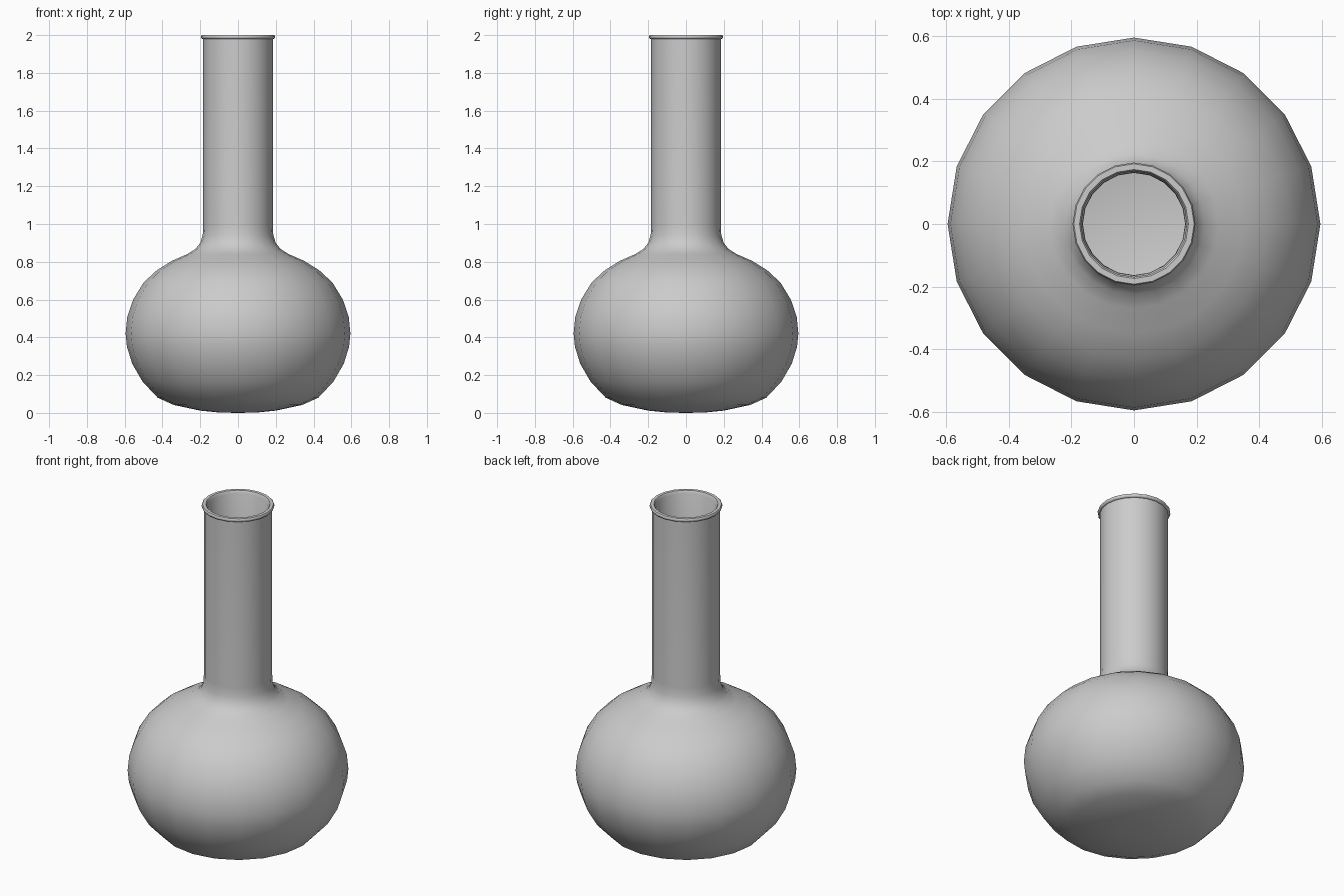
import bpy, bmesh, math

if "Cube" in bpy.data.objects:
    bpy.data.objects.remove(bpy.data.objects["Cube"])

SIDES = 20

# Outer wall, from base centre up to the underside of the lip (radius, height)
outer = [(0, 0), (0.10, 0.002), (0.20, 0.012), (0.34, 0.042), (0.425, 0.08), (0.505, 0.165),
         (0.56, 0.26), (0.588, 0.35), (0.595, 0.42), (0.586, 0.51), (0.555, 0.60),
         (0.50, 0.69), (0.43, 0.755), (0.35, 0.805), (0.27, 0.84), (0.225, 0.868),
         (0.20, 0.90), (0.187, 0.94), (0.184, 0.99), (0.184, 1.98)]
# Rounded lip around the mouth
lip = [(0.192, 1.981), (0.196, 1.987), (0.196, 1.994), (0.192, 2.0),
       (0.174, 2.0), (0.169, 1.994), (0.169, 1.98)]
# Inner wall, down the neck and round the hollow bulb
inner = [(0.164, 1.97), (0.163, 0.97), (0.18, 0.90), (0.225, 0.84), (0.34, 0.785),
         (0.48, 0.675), (0.555, 0.54), (0.574, 0.42), (0.54, 0.27), (0.41, 0.10),
         (0.20, 0.034), (0, 0.022)]


def lathe(name, profile):
    """Spin a (radius, height) profile around z into a closed smooth mesh."""
    bm = bmesh.new()
    verts = [bm.verts.new((r, 0, z)) for r, z in profile]
    edges = [bm.edges.new(pair) for pair in zip(verts, verts[1:])]
    bmesh.ops.spin(bm, geom=verts + edges, cent=(0, 0, 0), axis=(0, 0, 1),
                   angle=math.tau, steps=SIDES, use_merge=True)
    bmesh.ops.remove_doubles(bm, verts=bm.verts, dist=0.0005)
    bmesh.ops.recalc_face_normals(bm, faces=bm.faces)
    mesh = bpy.data.meshes.new(name)
    bm.to_mesh(mesh)
    bm.free()
    obj = bpy.data.objects.new(name, mesh)
    bpy.context.collection.objects.link(obj)
    bpy.context.view_layer.objects.active = obj
    obj.select_set(True)
    bpy.ops.object.shade_smooth_by_angle(angle=math.radians(50))
    return obj


# Long-necked bottle vase
lathe("bottle_vase", outer + lip + inner)
